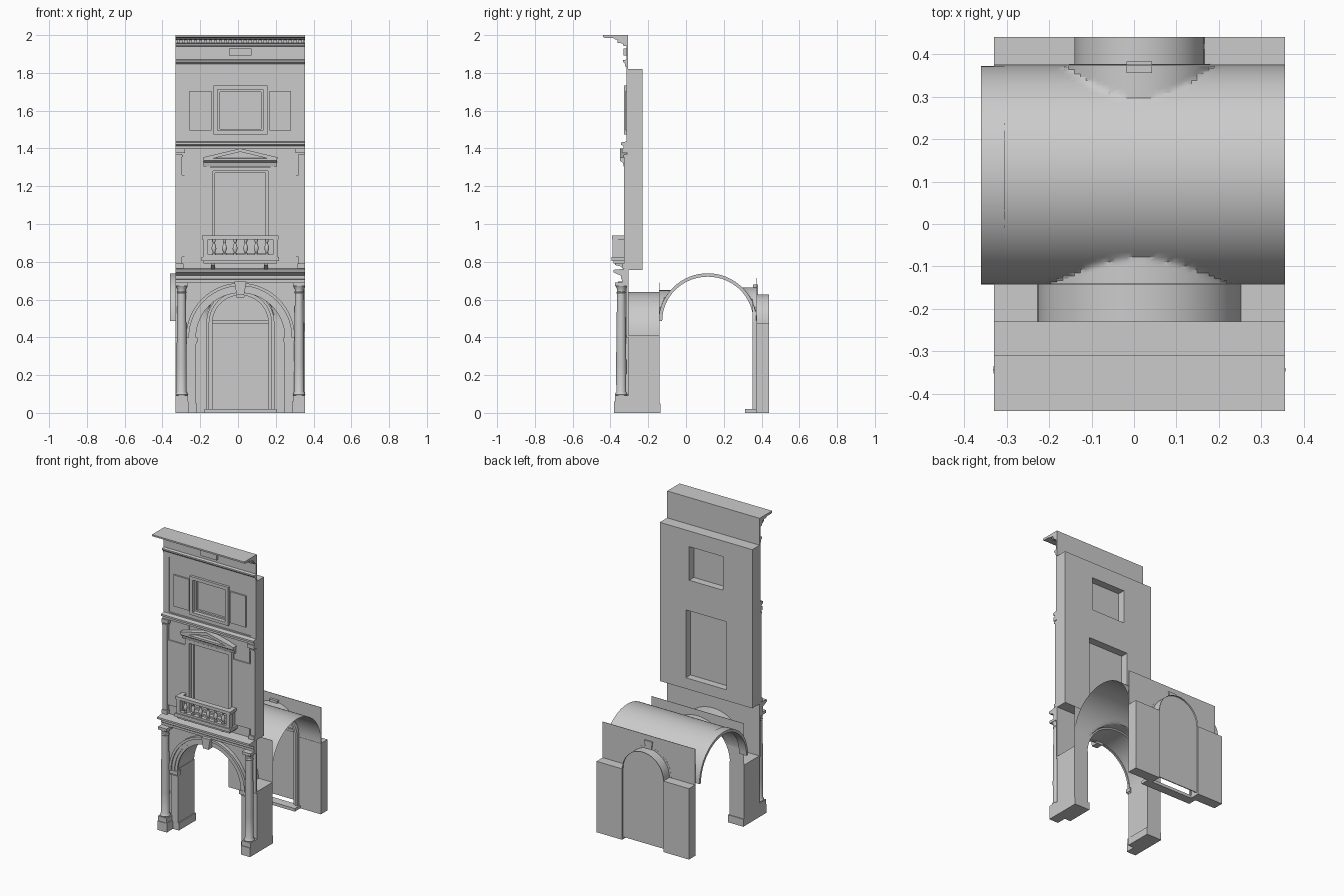
import bpy, bmesh, math

if "Cube" in bpy.data.objects:
    bpy.data.objects.remove(bpy.data.objects["Cube"])

C, HW = 0.0125, 0.3425          # facade centre line and half width
X0, X1 = C - HW, C + HW


def finish(name, bm):
    bmesh.ops.remove_doubles(bm, verts=bm.verts, dist=1e-5)
    bmesh.ops.recalc_face_normals(bm, faces=bm.faces)
    me = bpy.data.meshes.new(name)
    bm.to_mesh(me)
    bm.free()
    ob = bpy.data.objects.new(name, me)
    bpy.context.collection.objects.link(ob)
    return ob


def box(name, x0, x1, y0, y1, z0, z1):
    bm = bmesh.new()
    bmesh.ops.create_cube(bm, size=1)
    for v in bm.verts:
        v.co = ((x0 + x1) / 2 + v.co.x * (x1 - x0), (y0 + y1) / 2 + v.co.y * (y1 - y0),
                (z0 + z1) / 2 + v.co.z * (z1 - z0))
    return finish(name, bm)


def pair(name, a, b, *yz):
    """Two boxes mirrored about the centre line, a..b away from it."""
    box("left_" + name, C - b, C - a, *yz)
    box("right_" + name, C + a, C + b, *yz)


def prism(name, pts, x0, x1):
    """Moulding: (y, z) section run along x."""
    bm = bmesh.new()
    f = bm.faces.new([bm.verts.new((x0, y, z)) for y, z in pts])
    ext = bmesh.ops.extrude_face_region(bm, geom=[f])
    for v in ext["geom"]:
        if isinstance(v, bmesh.types.BMVert):
            v.co.x = x1
    return finish(name, bm)


def plate(name, loops, y0, y1):
    """Filled (x, z) outlines with holes, extruded from y0 to y1."""
    cu = bpy.data.curves.new(name, 'CURVE')
    cu.dimensions, cu.fill_mode, cu.extrude = '2D', 'BOTH', (y1 - y0) / 2
    for pts in loops:
        sp = cu.splines.new('POLY')
        sp.points.add(len(pts) - 1)
        sp.use_cyclic_u = True
        for p, (x, z) in zip(sp.points, pts):
            p.co = (x, z, 0, 1)
    tmp = bpy.data.objects.new(name + "_curve", cu)
    bm = bmesh.new()
    me = tmp.to_mesh()
    bm.from_mesh(me)
    tmp.to_mesh_clear()
    bpy.data.objects.remove(tmp)
    for v in bm.verts:
        v.co = (v.co.x, (y0 + y1) / 2 - v.co.z, v.co.y)
    return finish(name, bm)


def rect(x0, x1, z0, z1):
    return [(x0, z0), (x1, z0), (x1, z1), (x0, z1)]


def arc(r, cz, n=28):
    return [(C - r * math.cos(math.pi * i / n), cz + r * math.sin(math.pi * i / n)) for i in range(n + 1)]


def arch_band(name, r0, r1, cz, foot, y0, y1):
    """Arch moulding with straight legs down to foot."""
    legs = foot < cz
    outer = ([(C - r1, foot)] if legs else []) + arc(r1, cz) + ([(C + r1, foot)] if legs else [])
    inner = ([(C - r0, foot)] if legs else []) + arc(r0, cz) + ([(C + r0, foot)] if legs else [])
    return plate(name, [outer + inner[::-1]], y0, y1)


def arch_wall(name, r, cz, top, y0, y1):
    return plate(name, [[(X0, cz), *arc(r, cz), (X1, cz), (X1, top), (X0, top)]], y0, y1)


def soffit(name, r, cz, y0, y1):
    """Half-round sheet lining an arch."""
    bm = bmesh.new()
    rows = [(bm.verts.new((x, y0, z)), bm.verts.new((x, y1, z))) for x, z in arc(r, cz)]
    for a, b in zip(rows, rows[1:]):
        bm.faces.new((a[0], a[1], b[1], b[0]))
    return finish(name, bm)


def lathe(name, prof, x, y, n=20):
    bm = bmesh.new()
    rings = [[bm.verts.new((x + r * math.cos(2 * math.pi * i / n), y + r * math.sin(2 * math.pi * i / n), z))
              for i in range(n)] for r, z in prof]
    for a, b in zip(rings, rings[1:]):
        for i in range(n):
            bm.faces.new((a[i], a[(i + 1) % n], b[(i + 1) % n], b[i]))
    bm.faces.new(rings[0])
    bm.faces.new(rings[-1])
    return finish(name, bm)


# Ground floor: piers, arch, columns
pair("front_pier", 0.237, HW, -0.305, -0.14, 0, 0.41)
pair("front_pier_plinth", 0.23, HW, -0.315, -0.135, 0, 0.05)
pair("pier_pilaster", 0.235, 0.285, -0.318, -0.30, 0.05, 0.37)
pair("impost", 0.228, 0.297, -0.332, -0.295, 0.375, 0.40)
pair("impost_neck", 0.232, 0.29, -0.325, -0.295, 0.365, 0.378)
arch_wall("front_spandrel", 0.24, 0.40, 0.76, -0.315, -0.305)
arch_wall("inner_spandrel", 0.24, 0.40, 0.69, -0.142, -0.140)
soffit("front_soffit", 0.24, 0.40, -0.31, -0.14)
for i, (r0, r1, y) in enumerate([(0.235, 0.252, -0.325), (0.252, 0.272, -0.331), (0.272, 0.288, -0.34)]):
    arch_band(f"archivolt_{i}", r0, r1, 0.40, 0.40, y, -0.312)
plate("front_keystone", [[(C - .02, .625), (C + .02, .625), (C + .032, .695), (C - .032, .695)]], -0.36, -0.31)
shaft = [(.030, .09), (.033, .097), (.030, .105), (.026, .112), (.027, .25), (.025, .45), (.022, .63),
         (.026, .637), (.022, .643), (.022, .655), (.031, .672)]
for side, s in (("left", -1), ("right", 1)):
    lathe(side + "_column", shaft, C + s * 0.311, -0.343)
pair("column_plinth", 0.274, HW, -0.38, -0.305, 0, 0.06)
pair("column_plinth_cap", 0.278, HW, -0.376, -0.305, 0.06, 0.092)
pair("column_capital", 0.279, HW, -0.376, -0.31, 0.672, 0.69)
prism("ground_entablature", [(-.31, .69), (-.338, .69), (-.338, .705), (-.345, .71), (-.345, .727), (-.37, .737),
                             (-.385, .745), (-.385, .757), (-.31, .765)], X0, X1)

# Vault over the passage, with lunettes front and back
VY, VA, VB, VZ = 0.115, 0.257, 0.248, 0.487


def vault_z(x, y):
    z = VZ + VB * math.sqrt(max(0, 1 - ((y - VY) / VA) ** 2))
    r = 0.25 if y < VY else 0.18
    base = 0.40 if y < VY else 0.485
    d = r * r - (x - C) ** 2
    return max(z, base + math.sqrt(d)) if d > 0 else z


bm = bmesh.new()
N = 48
grid = []
for j in range(N + 1):
    y = VY - VA * math.cos(math.pi * j / N)
    row = []
    for i in range(N + 1):
        x = -0.305 + (X1 + 0.305) * i / N
        row.append(bm.verts.new((x, y, vault_z(x, y))))
    grid.append(row)
for j in range(N):
    for i in range(N):
        bm.faces.new((grid[j][i], grid[j][i + 1], grid[j + 1][i + 1], grid[j + 1][i]))
finish("vault", bm)
ell = [(math.cos(math.pi * i / 32), math.sin(math.pi * i / 32)) for i in range(33)]
prism("vault_rib", [(VY + VA * c, VZ + (VB + .004) * s) for c, s in ell]
      + [(VY + (VA - .016) * c, VZ + (VB - .014) * s) for c, s in ell[::-1]], -0.36, -0.305)

# Back wall with arched doorway
pair("back_pier", 0.153, HW, 0.37, 0.44, 0, 0.475)
arch_wall("back_wall", 0.153, 0.475, 0.715, 0.372, 0.375)
soffit("back_soffit", 0.153, 0.475, 0.372, 0.44)
plate("door_panel", [[(C - .153, .015), (C - .153, .475), *arc(.153, .475)[1:-1], (C + .153, .475),
                      (C + .153, .015)]], 0.422, 0.428)
box("door_transom", C - .153, C + .153, 0.412, 0.424, 0.472, 0.488)
arch_band("door_frame_outer", 0.165, 0.18, 0.475, 0.02, 0.352, 0.374)
arch_band("door_frame_inner", 0.148, 0.166, 0.475, 0.02, 0.36, 0.376)
plate("back_keystone", [[(C - .02, .61), (C + .02, .61), (C + .03, .68), (C - .03, .68)]], 0.355, 0.382)
box("door_step", C - .19, C + .19, 0.312, 0.372, 0, 0.02)

# Upper wall block with window openings
low_win, top_win = (C - .15, C + .15, .83, 1.285), (C - .125, C + .125, 1.49, 1.715)
plate("upper_wall", [rect(X0, X1, .757, 1.82), rect(*low_win), rect(*top_win)], -0.31, -0.23)
for nm, w in (("lower", low_win), ("upper", top_win)):
    box(nm + "_window_pane", w[0], w[1], -0.285, -0.28, w[2], w[3])
    plate(nm + "_window_frame", [rect(w[0] - .018, w[1] + .018, w[2] - .015, w[3] + .018),
                                 rect(w[0] + .004, w[1] - .004, w[2] + .004, w[3] - .004)], -0.327, -0.30)
    plate(nm + "_window_sash", [rect(*w), rect(w[0] + .016, w[1] - .016, w[2] + .014, w[3] - .016)], -0.30, -0.285)
plate("top_floor_border", [rect(X0, X1, 1.43, 1.85), rect(C - .304, C + .304, 1.445, 1.815)], -0.316, -0.308)
pair("top_shutter", 0.153, 0.268, -0.32, -0.308, 1.495, 1.705)

# Middle floor: panels, pilasters, string course
pair("middle_panel", 0.178, 0.308, -0.322, -0.308, 0.825, 1.26)
pair("middle_lower_panel", 0.155, 0.295, -0.315, -0.308, 0.76, 0.825)
pair("middle_upper_panel", 0.155, 0.295, -0.315, -0.308, 1.26, 1.405)
pair("middle_pilaster", 0.308, HW, -0.328, -0.308, 0.765, 1.37)
pair("pilaster_base", 0.302, HW, -0.336, -0.308, 0.765, 0.79)
pair("pilaster_neck", 0.304, HW, -0.333, -0.308, 1.355, 1.365)
pair("pilaster_capital", 0.293, HW, -0.34, -0.308, 1.375, 1.40)
prism("string_course", [(-.308, 1.40), (-.33, 1.40), (-.33, 1.412), (-.345, 1.42), (-.345, 1.432), (-.308, 1.438)], X0, X1)

# Pediment over the lower window
prism("window_cornice", [(-.308, 1.305), (-.33, 1.305), (-.335, 1.325), (-.35, 1.335), (-.35, 1.348), (-.308, 1.35)],
      C - .195, C + .195)
plate("pediment_tympanum", [[(C - .18, 1.345), (C + .18, 1.345), (C, 1.39)]], -0.325, -0.308)
plate("pediment_rake", [[(C - .198, 1.346), (C - .15, 1.346), (C, 1.382), (C + .15, 1.346), (C + .198, 1.346),
                         (C + .198, 1.353), (C, 1.40), (C - .198, 1.353)]], -0.35, -0.308)
pair("window_jamb", 0.16, 0.178, -0.322, -0.308, 0.83, 1.31)

# Balcony
box("balcony_slab", C - .205, C + .205, -0.395, -0.308, 0.803, 0.825)
box("balcony_slab_moulding", C - .195, C + .195, -0.385, -0.308, 0.79, 0.805)
box("balcony_kerb", C - .197, C + .197, -0.388, -0.36, 0.825, 0.838)
box("balcony_rail", C - .203, C + .203, -0.393, -0.355, 0.918, 0.938)
pair("balcony_post", 0.172, 0.198, -0.388, -0.36, 0.83, 0.92)
pair("balcony_side_rail", 0.17, 0.2, -0.36, -0.308, 0.918, 0.938)
pair("balcony_side_panel", 0.178, 0.192, -0.36, -0.308, 0.825, 0.92)
bal = [(.010, .838), (.010, .846), (.006, .85), (.013, .868), (.011, .882), (.005, .9), (.009, .908), (.009, .918)]
for i in range(6):
    lathe(f"baluster_{i}", bal, C + (i - 2.5) * 0.056, -0.374, 12)
for side, x in (("left", C - .145), ("right", C + .135)):
    prism(side + "_balcony_bracket", [(-.308, .755), (-.325, .758), (-.345, .775), (-.375, .783), (-.375, .80), (-.308, .80)],
          x - .011, x + .011)

# Crowning entablature
box("attic_wall", X0, X1, -0.315, -0.308, 1.815, 1.99)
prism("architrave", [(-.31, 1.835), (-.322, 1.835), (-.322, 1.848), (-.333, 1.858), (-.333, 1.867), (-.31, 1.872)], X0, X1)
box("frieze_plaque", C - .06, C + .06, -0.33, -0.31, 1.893, 1.93)
prism("crown_cornice", [(-.308, 1.94), (-.33, 1.943), (-.335, 1.955), (-.345, 1.957), (-.345, 1.975), (-.375, 1.978),
                        (-.385, 1.985), (-.43, 1.985), (-.44, 1.99), (-.44, 2.0), (-.308, 2.0)], X0, X1)
for i in range(26):
    x = X0 + .006 + i * (2 * HW - .012 - .014) / 25
    box(f"dentil_{i}", x, x + .014, -0.362, -0.34, 1.958, 1.977)

# Smooth curved surfaces, keep edges sharp
for ob in bpy.context.collection.objects:
    ob.select_set(True)
    bpy.context.view_layer.objects.active = ob
bpy.ops.object.shade_smooth_by_angle(angle=math.radians(30))
